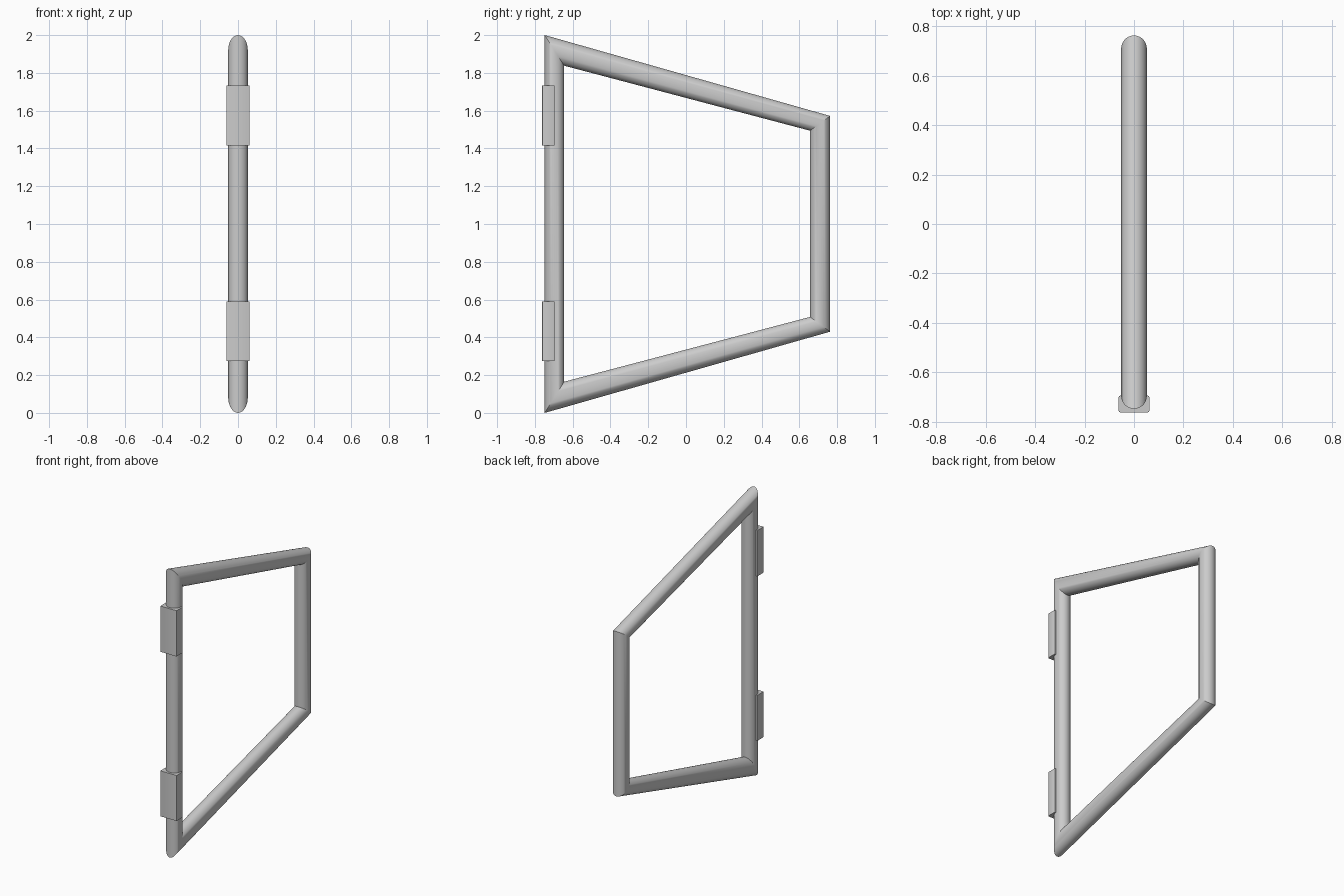
import bpy, bmesh, math
from mathutils import Vector

if "Cube" in bpy.data.objects:
    bpy.data.objects.remove(bpy.data.objects["Cube"])

grey = bpy.data.materials.new("light_grey")
grey.diffuse_color = (0.6, 0.6, 0.6, 1)
grey.use_nodes = True
grey.node_tree.nodes["Principled BSDF"].inputs["Base Color"].default_value = grey.diffuse_color


def finish(bm, name):
    bmesh.ops.recalc_face_normals(bm, faces=bm.faces)
    mesh = bpy.data.meshes.new(name)
    bm.to_mesh(mesh)
    bm.free()
    mesh.materials.append(grey)
    obj = bpy.data.objects.new(name, mesh)
    bpy.context.collection.objects.link(obj)
    bpy.ops.object.select_all(action='DESELECT')
    obj.select_set(True)
    bpy.context.view_layer.objects.active = obj
    bpy.ops.object.shade_smooth_by_angle(angle=math.radians(30))
    return obj


# Mitred tube frame: an elliptical section at each (outer, inner) corner pair
RADIUS, SIDES = 0.052, 32
corners = [((-0.748, 0.0), (-0.645, 0.165)),
           ((0.763, 0.43), (0.657, 0.508)),
           ((0.763, 1.572), (0.657, 1.494)),
           ((-0.748, 2.0), (-0.645, 1.838))]
bm = bmesh.new()
rings = []
for outer, inner in corners:
    o, i = Vector((0, *outer)), Vector((0, *inner))
    mid, half = (o + i) / 2, (o - i) / 2
    ring = []
    for k in range(SIDES):
        a = math.tau * k / SIDES
        ring.append(bm.verts.new(mid + half * math.cos(a)
                                 + Vector((RADIUS * math.sin(a), 0, 0))))
    rings.append(ring)
for r, ring in enumerate(rings):
    nxt = rings[(r + 1) % len(rings)]
    for k in range(SIDES):
        j = (k + 1) % SIDES
        bm.faces.new((ring[k], ring[j], nxt[j], nxt[k]))
finish(bm, "tube_frame")

# Hinge plates on the tall upright, vertical edges slightly softened
for name, z0, z1 in (("lower_hinge", 0.275, 0.59), ("upper_hinge", 1.415, 1.732)):
    bm = bmesh.new()
    bmesh.ops.create_cube(bm, size=1)
    for v in bm.verts:
        v.co = (v.co.x * 0.124, -0.7285 + v.co.y * 0.067, (z0 + z1) / 2 + v.co.z * (z1 - z0))
    upright = [e for e in bm.edges if abs(e.verts[0].co.z - e.verts[1].co.z) > 0.1]
    bmesh.ops.bevel(bm, geom=upright, offset=0.005, segments=2, affect='EDGES', profile=0.5)
    finish(bm, name)
